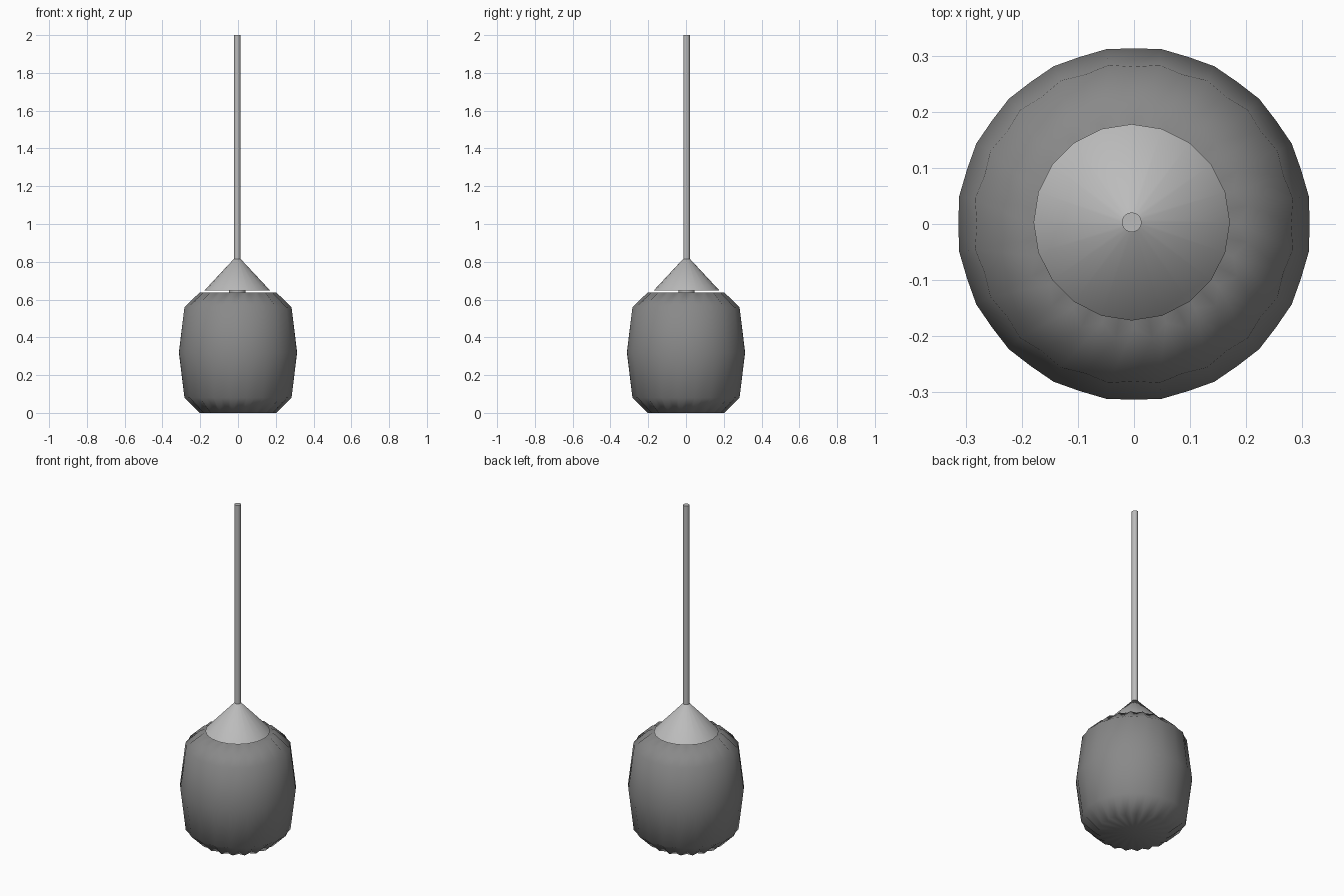
import bpy, bmesh
from math import pi, sin, cos

if "Cube" in bpy.data.objects:
    bpy.data.objects.remove(bpy.data.objects["Cube"])


def revolve(name, profile, n, centre=(0, 0), cap_low=True, cap_top=True, angle=0.6):
    """Stack rings of (z, even radius, odd radius) and close the ends on request."""
    bm = bmesh.new()
    rings = []
    for z, r_even, r_odd in profile:
        ring = []
        for i in range(n):
            a = 2 * pi * i / n
            r = r_odd if i % 2 else r_even
            ring.append(bm.verts.new((centre[0] + r * cos(a), centre[1] + r * sin(a), z)))
        rings.append(ring)
    for lo, hi in zip(rings, rings[1:]):
        for i in range(n):
            j = (i + 1) % n
            bm.faces.new((lo[i], lo[j], hi[j], hi[i]))
    for ring, wanted, z in ((rings[0], cap_low, profile[0][0]), (rings[-1], cap_top, profile[-1][0])):
        if wanted:
            mid = bm.verts.new((centre[0], centre[1], z))
            for i in range(n):
                bm.faces.new((ring[i], ring[(i + 1) % n], mid))
    bmesh.ops.recalc_face_normals(bm, faces=bm.faces)
    mesh = bpy.data.meshes.new(name)
    bm.to_mesh(mesh)
    bm.free()
    obj = bpy.data.objects.new(name, mesh)
    bpy.context.collection.objects.link(obj)
    bpy.ops.object.select_all(action='DESELECT')
    obj.select_set(True)
    bpy.context.view_layer.objects.active = obj
    bpy.ops.object.shade_smooth_by_angle(angle=angle)
    return obj


axis = (-0.004, 0.003)

# Pleated lantern shade: 20 ridges (odd) with valleys (even)
shade = revolve("lamp_shade", [
    (0.0, 0.185, 0.206),
    (0.08, 0.28, 0.287),
    (0.32, 0.313, 0.3155),
    (0.56, 0.28, 0.287),
    (0.637, 0.185, 0.206),
], 40, angle=pi)

# Dark grey finish of the shade
dark = bpy.data.materials.new("dark_grey")
dark.diffuse_color = (0.25, 0.25, 0.25, 1)
dark.use_nodes = True
dark.node_tree.nodes["Principled BSDF"].inputs["Base Color"].default_value = dark.diffuse_color
shade.data.materials.append(dark)

# Open canopy cone above the shade, fully smooth
cone = revolve("canopy_cone", [(0.647, 0.175, 0.175), (0.815, 0.018, 0.018)], 20,
               centre=axis, cap_low=False, angle=pi)

# Bulb socket bridging cone and shade
socket = revolve("bulb_socket", [(0.62, 0.043, 0.043), (0.73, 0.043, 0.043)], 20, centre=axis)

# Hanging rod
rod = revolve("hanging_rod", [(0.81, 0.0175, 0.0175), (2.0, 0.0175, 0.0175)], 20, centre=axis)

# Mid grey finish of the fittings
mid_grey = bpy.data.materials.new("mid_grey")
mid_grey.diffuse_color = (0.5, 0.5, 0.5, 1)
mid_grey.use_nodes = True
mid_grey.node_tree.nodes["Principled BSDF"].inputs["Base Color"].default_value = mid_grey.diffuse_color
for part in (cone, socket, rod):
    part.data.materials.append(mid_grey)
